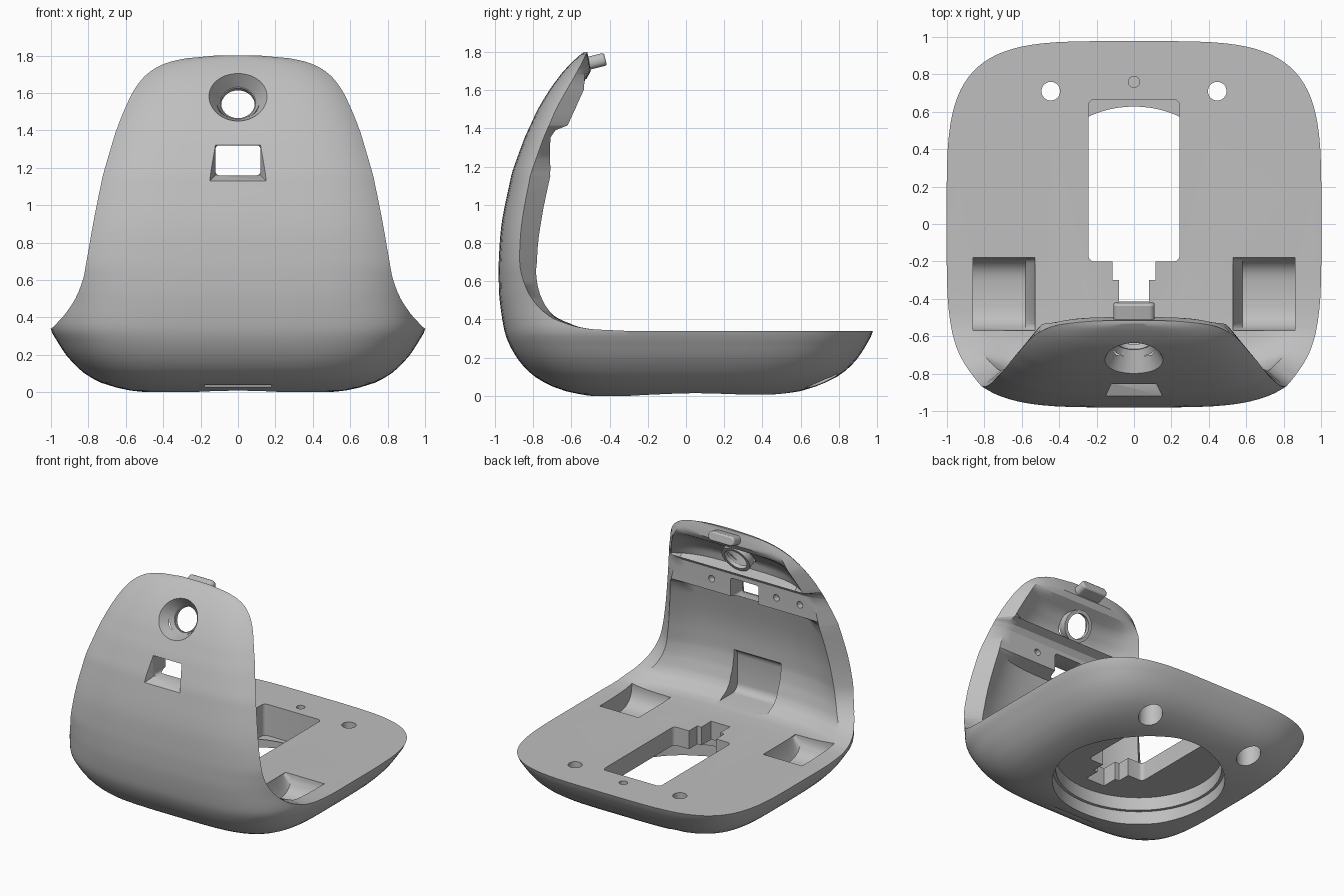
import bpy, bmesh, math
from mathutils import Vector

cube = bpy.data.objects.get("Cube")
if cube:
    bpy.data.objects.remove(cube, do_unlink=True)

grey = bpy.data.materials.new("light_grey")
grey.use_nodes = True
grey.diffuse_color = (0.52, 0.52, 0.52, 1)
grey.node_tree.nodes["Principled BSDF"].inputs["Base Color"].default_value = (0.52, 0.52, 0.52, 1)

POWER = 4.15  # squareness of the plan outline


def make_object(name, bm):
    bm.normal_update()
    bmesh.ops.recalc_face_normals(bm, faces=bm.faces)
    if bm.calc_volume(signed=True) < 0:
        bmesh.ops.reverse_faces(bm, faces=bm.faces)
    mesh = bpy.data.meshes.new(name)
    bm.to_mesh(mesh)
    bm.free()
    mesh.materials.append(grey)
    obj = bpy.data.objects.new(name, mesh)
    bpy.context.collection.objects.link(obj)
    return obj


def loft(name, rings):
    """Skin a stack of closed rings and cap both ends."""
    bm = bmesh.new()
    loops = [[bm.verts.new(p) for p in ring] for ring in rings]
    count = len(loops[0])
    for low, high in zip(loops, loops[1:]):
        for i in range(count):
            j = (i + 1) % count
            bm.faces.new((low[i], low[j], high[j], high[i]))
    bm.faces.new(loops[0][::-1])
    bm.faces.new(loops[-1])
    return make_object(name, bm)


def box(name, low, high, round_axis=None, radius=0.03):
    """Box between two corners, optionally rounding edges along one axis."""
    low, high = Vector(low), Vector(high)
    bm = bmesh.new()
    bmesh.ops.create_cube(bm, size=1)
    for v in bm.verts:
        v.co = (low + high) / 2 + v.co * (high - low)
    if round_axis is not None:
        edges = [e for e in bm.edges
                 if abs((e.verts[0].co - e.verts[1].co).normalized()[round_axis]) > 0.9]
        bmesh.ops.bevel(bm, geom=edges, offset=radius, segments=5, affect='EDGES', profile=0.5)
    return make_object(name, bm)


def rod(name, start, end, r1, r2=None, sides=48):
    """Cylinder or cone from start to end."""
    start, end = Vector(start), Vector(end)
    axis = end - start
    turn = axis.to_track_quat('Z', 'Y')
    rings = []
    for centre, radius in ((start, r1), (end, r1 if r2 is None else r2)):
        rings.append([centre + turn @ Vector((radius * math.cos(math.tau * i / sides),
                                              radius * math.sin(math.tau * i / sides), 0))
                      for i in range(sides)])
    return loft(name, rings)


def combine(target, tool, operation='DIFFERENCE'):
    mod = target.modifiers.new(tool.name, 'BOOLEAN')
    mod.operation = operation
    mod.solver = 'EXACT'
    mod.object = tool
    bpy.context.view_layer.objects.active = target
    bpy.ops.object.modifier_apply(modifier=mod.name)
    bpy.data.objects.remove(tool, do_unlink=True)


def smooth_value(rows, col, z):
    """Smooth interpolation of one table column by height."""
    last = len(rows) - 1
    i = max(k for k in range(last) if rows[k][0] <= z + 1e-9)

    def slope(k):
        a, b = rows[max(k - 1, 0)], rows[min(k + 1, last)]
        return (b[col] - a[col]) / (b[0] - a[0])

    step = rows[i + 1][0] - rows[i][0]
    t = (z - rows[i][0]) / step
    p, q = rows[i][col], rows[i + 1][col]
    return (p * (1 + 2 * t) * (1 - t) ** 2 + q * t * t * (3 - 2 * t)
            + step * (slope(i) * t * (1 - t) ** 2 - slope(i + 1) * t * t * (1 - t)))


def outline(z, half_x, front, back, count=96):
    """Rounded-square plan section."""
    ring = []
    for i in range(count):
        t = math.tau * (i + 0.5) / count
        c, s = math.cos(t), math.sin(t)
        x = math.copysign(abs(c) ** (2 / POWER), c) * half_x
        y = abs(s) ** (2 / POWER) * (back if s > 0 else front)
        ring.append((x, y, z))
    return ring


# Underside rows: height, half width, front y, back y
under = [(0, .5, -.5, .45), (.01, .58, -.56, .52), (.025, .65, -.63, .6), (.05, .73, -.7, .68),
         (.1, .82, -.79, .79), (.15, .875, -.845, .855), (.2, .92, -.885, .9),
         (.27, .965, -.925, .945)]

# Upright rows: height, rim x, front y, rim y, rim depth, hollow depth
upright = [
    (.34, 1, -.95, -.3, 0, .2), (.35, .99, -.953, -.5, 0, .15),
    (.38, .965, -.958, -.63, .02, .12), (.42, .93, -.965, -.72, .03, .1),
    (.5, .87, -.975, -.8, .05, .08), (.6, .83, -.98, -.85, .07, .08),
    (.7, .81, -.98, -.87, .09, .09), (.9, .775, -.965, -.86, .1, .1),
    (1.15, .725, -.915, -.815, .105, .1), (1.18, .717, -.907, -.806, .096, 0),
    (1.35, .667, -.845, -.745, .035, 0), (1.39, .655, -.827, -.728, .045, 0),
    (1.415, .645, -.815, -.717, .097, 0), (1.435, .638, -.806, -.708, .098, .1),
    (1.5, .612, -.775, -.68, .1, .12), (1.6, .565, -.715, -.625, .09, .09),
    (1.66, .525, -.672, -.59, .06, -.01), (1.7, .487, -.64, -.568, .04, -.03),
    (1.75, .41, -.592, -.541, .015, -.02), (1.785, .28, -.553, -.524, .005, -.005),
    (1.8, .12, -.532, -.515, 0, 0)]

# Outer body
profile = list(under)
for z, rim_x, front, rim_y, depth, hollow in upright:
    if z == .34 or z > .45:
        half = rim_x / (1 - (rim_y / front) ** POWER) ** (1 / POWER)
        profile.append((z, half, front, 0.978))
levels = [row[0] for row in under[:4]] + [0.07 + 0.03 * i for i in range(57)] + [1.77, 1.785, 1.8]
body = loft("body_shell", [outline(z, *(smooth_value(profile, c, z) for c in (1, 2, 3)))
                           for z in levels])

# Stepped round recess under the tray
combine(body, rod("recess_mouth", (0, .05, -.1), (0, .05, .1), 0.6, sides=80))
combine(body, rod("recess", (0, .05, .05), (0, .05, .2), 0.578, sides=80))

# Screw holes, mirrored
for x in (-.445, .445):
    combine(body, rod("screw_bore", (x, .71, -.1), (x, .71, .22), 0.085, sides=32))
    combine(body, rod("screw_hole", (x, .71, .15), (x, .71, .5), 0.05, sides=32))


# Space above the tray and behind the upright wall
def cavity_ring(z, rim_x, rim_y, depth, hollow):
    ring = [(-1.3, rim_y, z), (-rim_x, rim_y, z)]
    steps = 16
    for i in range(steps + 1):
        s = 2 * i / steps - 1
        ring.append((s * rim_x * 0.87, rim_y + depth - hollow * (1 - s ** 4), z))
    return ring + [(rim_x, rim_y, z), (1.3, rim_y, z), (1.3, 1.5, z), (-1.3, 1.5, z)]


spaces = []
for low, high in zip(upright, upright[1:]):
    for t in (0, 1 / 3, 2 / 3):
        z, depth, hollow = (low[c] + (high[c] - low[c]) * t for c in (0, 4, 5))
        spaces.append(cavity_ring(z, smooth_value(upright, 1, z), smooth_value(upright, 3, z),
                                  depth, hollow))
spaces.append([(x, y, 2) for x, y, z in spaces[-1]])
combine(body, loft("cavity", spaces))

# Lens opening with a collar behind it
tilt = math.radians(26)
inward = Vector((0, math.cos(tilt), -math.sin(tilt)))
lens = Vector((0, -0.72, 1.59))
combine(body, rod("collar", lens + inward * 0.06, lens + inward * 0.13, 0.115), 'UNION')
combine(body, rod("lens_cone", lens - inward * 0.06, lens + inward * 0.1, 0.19, 0.095))
combine(body, rod("lens_bore", lens - inward * 0.1, lens + inward * 0.3, 0.09))

# Rectangular opening with a chamfered mouth, and small holes in the cross bar
combine(body, box("wall_window", (-.12, -1.2, 1.16), (.12, -.4, 1.32), 1, 0.02))
mouth = [[(sx * (.12 + grow), y, 1.24 + sz * (.08 + grow))
          for sx, sz in ((-1, -1), (1, -1), (1, 1), (-1, 1))]
         for y, grow in ((-.95, .045), (-.85, -.002))]
combine(body, loft("window_mouth", mouth))
for x in (-.47, -.27, .28):
    combine(body, rod("bar_hole", (x, -.76, 1.27), (x, -.6, 1.27), 0.025, sides=20))

# Scooped pocket low on the inner wall
combine(body, box("wall_pocket", (-.2, -.91, .36), (.2, -.6, .69), 0, 0.06))

# Large window and stepped slot in the tray floor
combine(body, box("floor_window", (-.243, -.2, .1), (.243, .665, .5), 2))
combine(body, box("slot_wide", (-.115, -.3, .1), (.115, -.15, .5)))
combine(body, box("slot_narrow", (-.08, -.42, .1), (.08, -.25, .5)))

# Side scoops with a sloping inner wall, mirrored
for side in (-1, 1):
    rings = []
    for x, rise in ((.53, .13), (.58, 0), (.86, 0)):
        arc = [(math.pi * (1 + i / 16)) for i in range(17)]
        ring = [(side * x, -.375 + .195 * math.copysign(abs(math.cos(a)) ** .6, math.cos(a)),
                 .34 + (.14 - rise) * math.sin(a)) for a in arc]
        rings.append(ring + [(side * x, -.18, .6), (side * x, -.57, .6)])
    combine(body, loft("scoop", rings))
combine(body, rod("locating_hole", (0, .76, .29), (0, .76, .5), 0.03, sides=24))

# Thin slot under the front edge
combine(body, box("front_slot", (-.18, -.68, -.05), (.18, -.64, .04)))

# Latch tab at the top of the wall
tab = box("latch_tab", (-.11, -.06, -.034), (.11, .05, .034), 1, 0.03)
tab.location = (0, -.47, 1.75)
tab.rotation_euler = (math.radians(14), 0, 0)
soft = tab.modifiers.new("soft_edges", 'BEVEL')
soft.width = 0.01
soft.segments = 2

# Smooth shading with sharp edges kept
for obj in (body, tab):
    bpy.ops.object.select_all(action='DESELECT')
    obj.select_set(True)
    bpy.context.view_layer.objects.active = obj
    bpy.ops.object.shade_smooth_by_angle(angle=math.radians(30))
